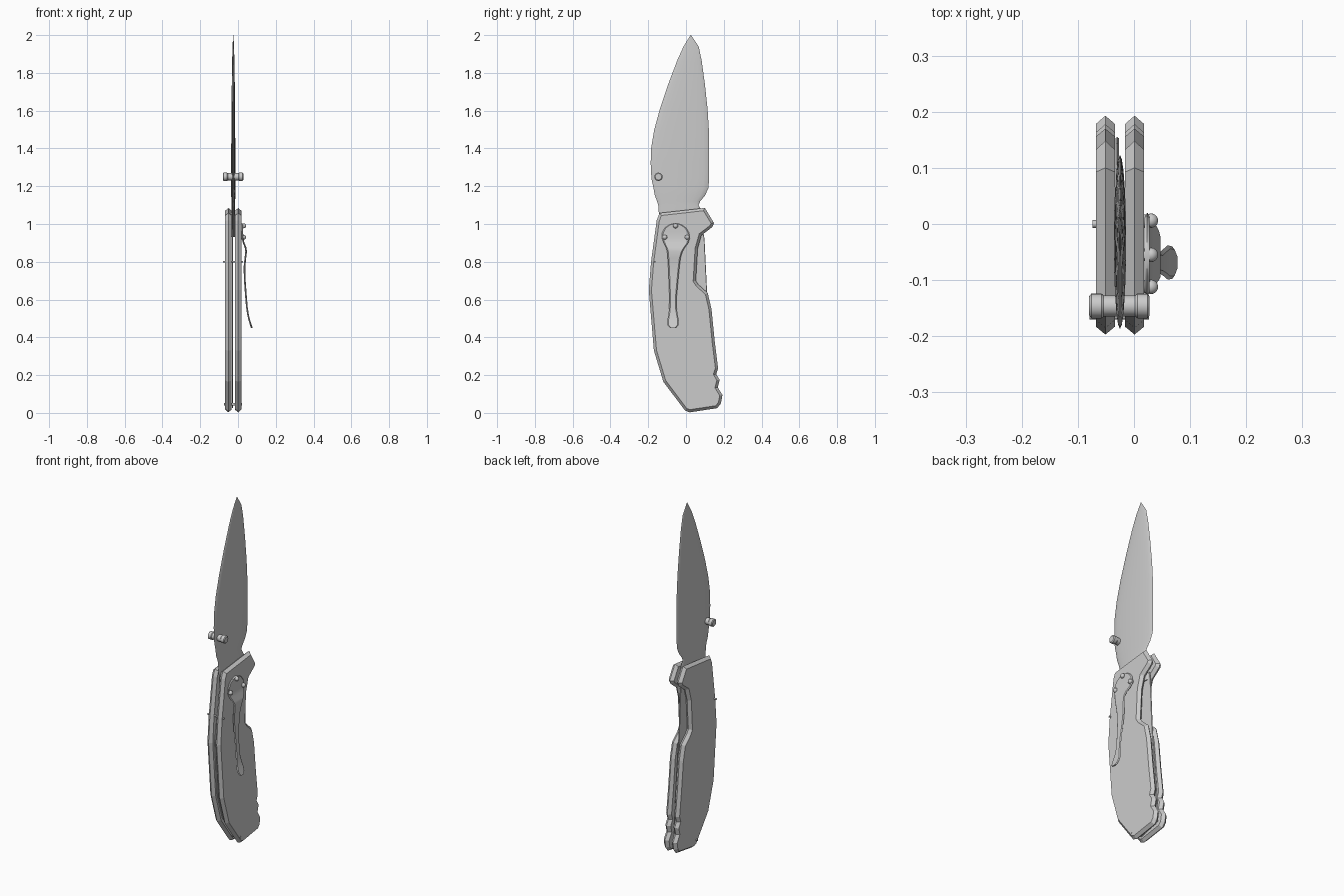
import bpy, bmesh, math

if "Cube" in bpy.data.objects:
    bpy.data.objects.remove(bpy.data.objects["Cube"])

CX = -0.025  # middle plane between the two handle scales


def finish(name, bm, loc=(0, 0, 0), smooth=None):
    bmesh.ops.recalc_face_normals(bm, faces=bm.faces)
    me = bpy.data.meshes.new(name)
    bm.to_mesh(me)
    bm.free()
    ob = bpy.data.objects.new(name, me)
    ob.location = loc
    bpy.context.collection.objects.link(ob)
    if smooth:
        bpy.ops.object.select_all(action='DESELECT')
        ob.select_set(True)
        bpy.context.view_layer.objects.active = ob
        bpy.ops.object.shade_smooth_by_angle(angle=math.radians(smooth))
    return ob


def loft(name, rings, smooth=35):
    """Skin a list of equal-sized rings and cap both ends."""
    bm = bmesh.new()
    vr = [[bm.verts.new(p) for p in r] for r in rings]
    n = len(vr[0])
    for a, b in zip(vr, vr[1:]):
        for i in range(n):
            j = (i + 1) % n
            bm.faces.new((a[i], a[j], b[j], b[i]))
    bm.faces.new(vr[0])
    bm.faces.new(vr[-1])
    return finish(name, bm, smooth=smooth)


def plate(name, outline, x, half, inset):
    """Flat plate in the yz plane whose edges slope to a central ridge."""
    bm = bmesh.new()
    f = bm.faces.new([bm.verts.new((0, y, z)) for y, z in outline])
    f.normal_update()
    if f.normal.x < 0:
        f.normal_flip()
    bmesh.ops.inset_region(bm, faces=[f], thickness=inset, depth=half,
                           use_boundary=True, use_even_offset=True)
    other = bmesh.ops.duplicate(bm, geom=bm.verts[:] + bm.edges[:] + bm.faces[:])['geom']
    for v in other:
        if isinstance(v, bmesh.types.BMVert):
            v.co.x *= -1
    bmesh.ops.remove_doubles(bm, verts=bm.verts, dist=1e-5)
    return finish(name, bm, (x, 0, 0))


def turned(name, profile, y, z, n=20):
    """Round part about an axis along x; profile is (x, radius)."""
    ring = [(math.cos(2 * math.pi * i / n), math.sin(2 * math.pi * i / n)) for i in range(n)]
    return loft(name, [[(x, y + r * c, z + r * s) for c, s in ring] for x, r in profile])


# Handle scales
handle = [(-.155, 1.02), (-.14, 1.058), (.10, 1.085), (.118, 1.055), (.148, 1.005),
          (.14, .985), (.115, .965), (.082, .94), (.062, .87), (.052, .70),
          (.065, .68), (.115, .635), (.135, .55), (.152, .38), (.17, .235),
          (.16, .205), (.178, .175), (.168, .135), (.193, .095), (.185, .05),
          (.165, .025), (.02, .003), (-.005, .012), (-.12, .165), (-.17, .33),
          (-.197, .65), (-.185, .80)]
for name, x in (("handle_scale_left", -.051), ("handle_scale_right", .001)):
    plate(name, handle, x, .017, .014)

# Lock bar seen through the finger cutout
liner = [(-.12, .97), (.09, .97), (.098, .92), (.112, .63), (.145, .25), (.155, .06),
         (.02, .025), (-.10, .18), (-.15, .34), (-.17, .65)]
plate("lock_liner", liner, -.030, .003, .002)

# Blade: z, cutting edge y, spine y, half thickness
blade = [(.93, -.13, .08, .009), (1.07, -.145, .085, .010), (1.10, -.147, .066, .010),
         (1.12, -.153, .075, .010), (1.15, -.165, .10, .011), (1.19, -.172, .119, .011),
         (1.24, -.183, .122, .011), (1.32, -.187, .123, .011), (1.40, -.185, .123, .011),
         (1.50, -.168, .121, .010), (1.61, -.138, .114, .0095), (1.74, -.094, .100, .008),
         (1.865, -.047, .083, .006), (1.94, -.013, .067, .004), (2.0, .024, .027, .0008)]
N = 20
rings = []
for z, y0, y1, h in blade:
    rings.append([(CX + h * math.sin(2 * math.pi * i / N),
                   (y0 + y1) / 2 + (y1 - y0) / 2 * math.cos(2 * math.pi * i / N), z)
                  for i in range(N)])
loft("blade", rings)

# Thumb stud through the blade
turned("thumb_stud", [(-.080, .017), (-.076, .022), (-.058, .022), (-.054, .019),
                      (.002, .019), (.006, .022), (.024, .022), (.028, .017)], -.146, 1.25)

# Handle pins
turned("spine_pin", [(-.079, .005), (.027, .005)], -.165, .80, 12)
turned("butt_pin", [(-.074, .007), (.020, .007)], 0, .045, 12)

# Pocket clip: z, left y, right y, centre x
clip = [(1.002, -.068, -.042, .023), (.995, -.09, -.022, .023), (.98, -.112, .000, .023),
        (.955, -.126, .016, .023), (.925, -.128, .020, .024), (.90, -.118, .012, .030),
        (.875, -.106, -.006, .040), (.855, -.100, -.018, .043), (.82, -.097, -.029, .039),
        (.77, -.094, -.035, .034), (.70, -.091, -.042, .036), (.62, -.088, -.049, .042),
        (.56, -.089, -.050, .047), (.52, -.093, -.044, .053), (.49, -.099, -.038, .060),
        (.465, -.098, -.040, .068), (.45, -.085, -.052, .073)]
T, E = .0045, .006
loft("pocket_clip", [[(x - T, a + E, z), (x, a, z), (x + T, a + E, z),
                      (x + T, b - E, z), (x, b, z), (x - T, b - E, z)]
                     for z, a, b, x in clip])

# Clip screws with domed heads
for i, (y, z) in enumerate([(-.112, .93), (-.055, .99), (.006, .93)]):
    dome = [(.030 + .013 * math.sin(t), .013 * math.cos(t))
            for t in (0, .35, .7, 1.05, 1.4)]
    turned(f"clip_screw_{i + 1}", [(.014, .011), (.024, .011)] + dome, y, z, 16)
